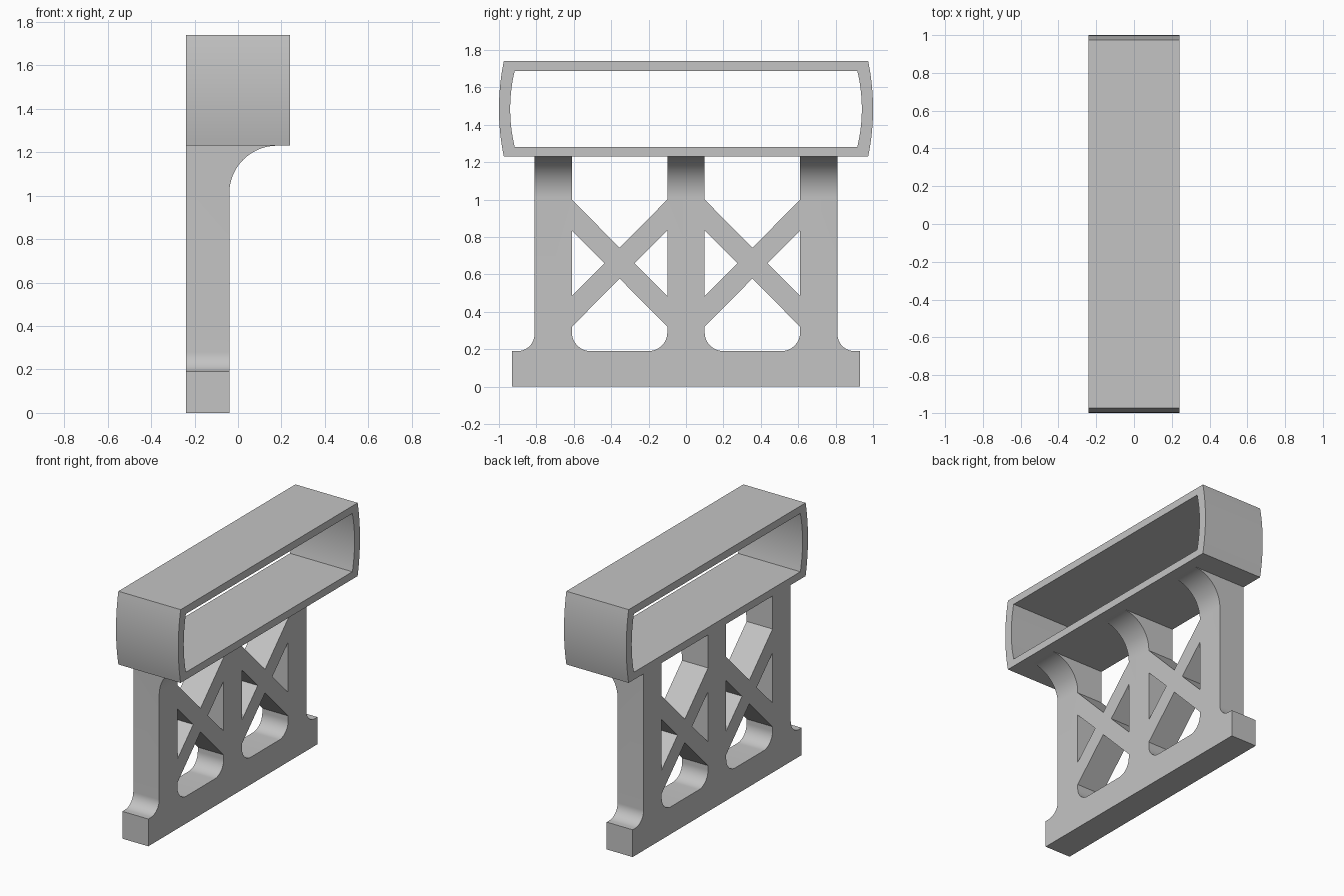
import bpy
import bmesh
from math import cos, sin, pi, asin, atan2
from mathutils import Matrix, Vector

default_cube = bpy.data.objects.get("Cube")
if default_cube:
    bpy.data.objects.remove(default_cube, do_unlink=True)

grey = bpy.data.materials.new("plain grey")
grey.use_nodes = True
GREY = (0.55, 0.55, 0.55, 1)
grey.diffuse_color = GREY
grey.node_tree.nodes["Principled BSDF"].inputs["Base Color"].default_value = GREY

# Columns map a profile (u, v) and depth w to world axes
SIDE = Matrix(((0, 0, 1, 0), (1, 0, 0, 0), (0, 1, 0, 0), (0, 0, 0, 1)))
FRONT = Matrix(((1, 0, 0, 0), (0, 0, -1, 0), (0, 1, 0, 0), (0, 0, 0, 1)))


def arc(cu, cv, r, start, end, steps=16):
    return [(cu + r * cos(start + (end - start) * i / steps),
             cv + r * sin(start + (end - start) * i / steps)) for i in range(steps + 1)]


def mirrored(points):
    return [(-u, v) for u, v in reversed(points)]


def prism(name, loops, low, high, frame):
    """Extrude an outline with holes from depth low to depth high."""
    bm = bmesh.new()
    for loop in loops:
        verts = [bm.verts.new((u, v, low)) for u, v in loop]
        for a, b in zip(verts, verts[1:] + verts[:1]):
            bm.edges.new((a, b))
    bmesh.ops.triangle_fill(bm, use_beauty=True, edges=bm.edges[:])
    out = bmesh.ops.extrude_face_region(bm, geom=bm.faces[:])
    moved = [g for g in out["geom"] if isinstance(g, bmesh.types.BMVert)]
    bmesh.ops.translate(bm, verts=moved, vec=Vector((0, 0, high - low)))
    bm.transform(frame)
    bmesh.ops.recalc_face_normals(bm, faces=bm.faces[:])
    mesh = bpy.data.meshes.new(name)
    bm.to_mesh(mesh)
    bm.free()
    mesh.materials.append(grey)
    obj = bpy.data.objects.new(name, mesh)
    bpy.context.collection.objects.link(obj)
    return obj


def activate(obj):
    bpy.ops.object.select_all(action="DESELECT")
    obj.select_set(True)
    bpy.context.view_layer.objects.active = obj


# Main dimensions
BACK, FACE, WIDE = -0.24, -0.04, 0.24
FLOOR, TOP = 1.23, 1.74
BASE = 0.19
INNER, OUTER, COLUMN = 0.10, 0.61, 0.81
MID, CROSS = (INNER + OUTER) / 2, 0.66
REACH = 0.22
seat = FLOOR + 0.01

# Stand: foot, three columns and braces in one outline
notch = [(OUTER, seat), (OUTER, 1.0), (MID, CROSS + 0.082), (INNER, 1.0), (INNER, seat)]
foot = [(0.93, 0), (0.93, BASE)] + arc(COLUMN + 0.09, BASE + 0.09, 0.09, -pi / 2, -pi) + [(COLUMN, seat)]
half = foot + notch
loops = [half + mirrored(half)]

# Openings under and beside each crossed brace
r = 0.10
arch = ([(OUTER, 0.32), (MID, CROSS - 0.082), (INNER, 0.32)]
        + arc(INNER + r, BASE + r, r, pi, 1.5 * pi)
        + arc(OUTER - r, BASE + r, r, -pi / 2, 0))
for hole in (arch,
             [(OUTER, CROSS + 0.175), (OUTER, CROSS - 0.175), (MID + 0.08, CROSS)],
             [(INNER, CROSS + 0.175), (INNER, CROSS - 0.175), (MID - 0.08, CROSS)]):
    loops += [hole, mirrored(hole)]
stand = prism("stand", loops, BACK, FACE + REACH, SIDE)

# Cut the stand thin, leaving curved brackets at the column heads
relief = [(FACE, -0.1)] + arc(FACE + REACH, FLOOR - REACH, REACH, pi, pi / 2, 24) + [(0.4, FLOOR), (0.4, -0.1)]
cutter = prism("bracket_cutter", [relief], -1.2, 1.2, FRONT)
cutter.hide_render = True
activate(stand)
cut = stand.modifiers.new("bracket relief", "BOOLEAN")
cut.operation, cut.solver, cut.object = "DIFFERENCE", "EXACT", cutter
bpy.ops.object.modifier_apply(modifier=cut.name)
bpy.data.objects.remove(cutter, do_unlink=True)


def bowed_loop(edge, height, bulge):
    """Rectangle whose two ends bow outward."""
    radius = (height * height + bulge * bulge) / (2 * bulge)
    swing = asin(height / radius)
    end = arc(edge + bulge - radius, (FLOOR + TOP) / 2, radius, -swing, swing)
    return end + mirrored(end)


# Hollow frame on top of the stand
tall = (TOP - FLOOR) / 2
frame = prism("top_frame", [bowed_loop(0.974, tall, 0.026), bowed_loop(0.916, tall - 0.052, 0.024)],
              BACK, WIDE, SIDE)

for obj in (stand, frame):
    activate(obj)
    bpy.ops.object.shade_smooth_by_angle(angle=pi / 6)
